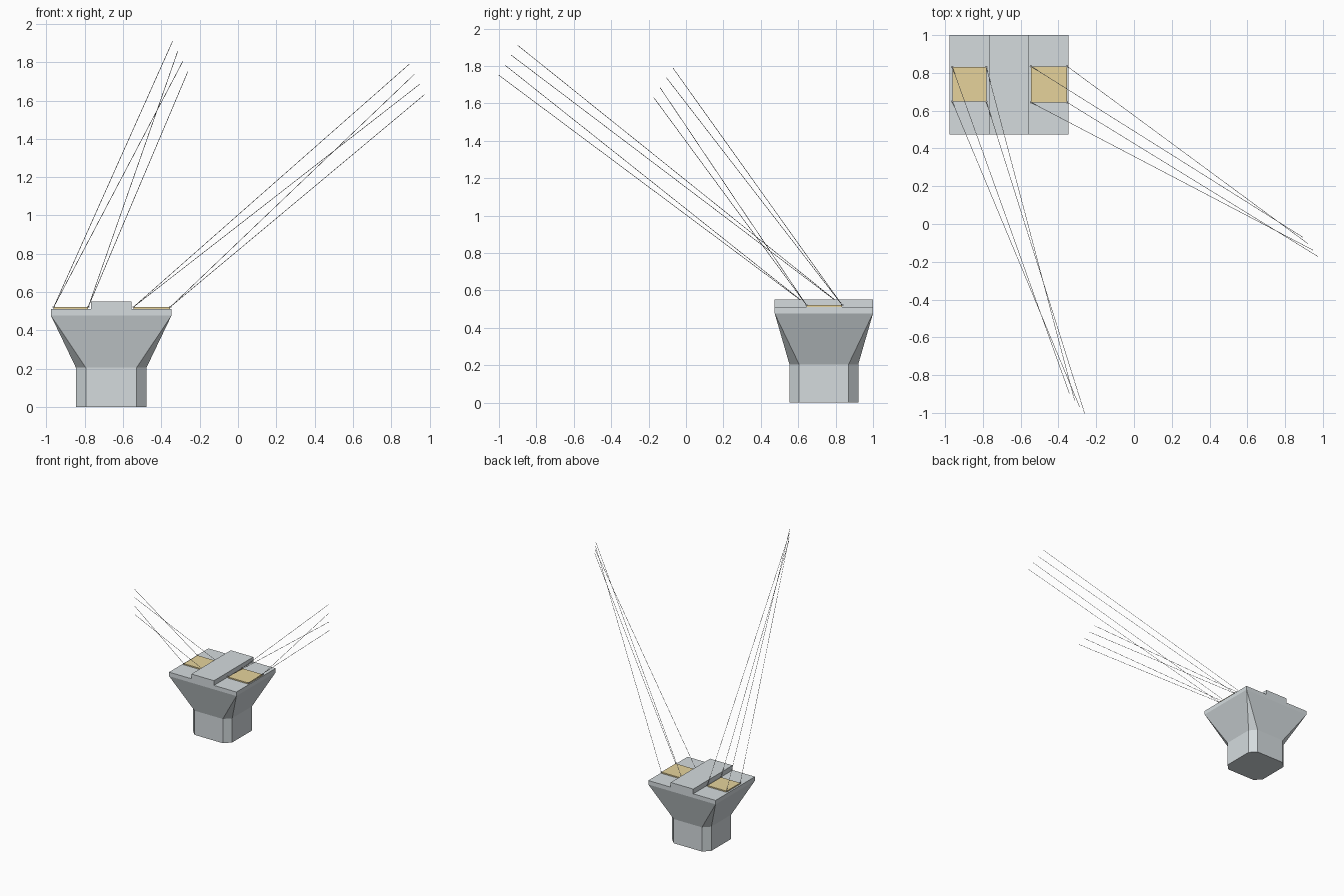
import bpy, bmesh
from mathutils import Vector

if "Cube" in bpy.data.objects:
    bpy.data.objects.remove(bpy.data.objects["Cube"])


def material(name, rgb):
    m = bpy.data.materials.new(name)
    m.diffuse_color = (*rgb, 1)
    m.use_nodes = True
    m.node_tree.nodes["Principled BSDF"].inputs["Base Color"].default_value = m.diffuse_color
    return m


CONCRETE = material("concrete grey", (0.66, 0.71, 0.73))
PAD = material("bearing tan", (0.79, 0.65, 0.33))
STEEL = material("steel grey", (0.42, 0.42, 0.42))
CX, CY = -0.662, 0.737      # pier axis


def finish(name, bm, mat):
    bmesh.ops.recalc_face_normals(bm, faces=bm.faces)
    me = bpy.data.meshes.new(name)
    bm.to_mesh(me)
    bm.free()
    me.materials.append(mat)
    ob = bpy.data.objects.new(name, me)
    bpy.context.collection.objects.link(ob)
    return ob


def box(name, x0, x1, y0, y1, z0, z1, mat):
    bm = bmesh.new()
    bmesh.ops.create_cube(bm, size=1)
    for v in bm.verts:
        v.co = Vector(((x0 + x1) / 2 + v.co.x * (x1 - x0),
                       (y0 + y1) / 2 + v.co.y * (y1 - y0),
                       (z0 + z1) / 2 + v.co.z * (z1 - z0)))
    return finish(name, bm, mat)


def rod(name, a, b, r, mat, sides=6):
    a, b = Vector(a), Vector(b)
    bm = bmesh.new()
    bmesh.ops.create_cone(bm, cap_ends=True, segments=sides,
                          radius1=r, radius2=r, depth=(b - a).length)
    rot = (b - a).to_track_quat('Z', 'Y').to_matrix()
    for v in bm.verts:
        v.co = rot @ v.co + (a + b) / 2
    return finish(name, bm, mat)


# Pier: chamfered column, flared head and rectangular cap in one shell
H, C = 0.184, 0.132          # column half width, half width of its flat faces
HX, HY = 0.315, 0.263        # cap half sizes
Z_COL, Z_FLARE, Z_CAP, Z_BLOCK = 0.205, 0.478, 0.512, 0.552
octagon = [(C, -H), (H, -C), (H, C), (C, H), (-C, H), (-H, C), (-H, -C), (-C, -H)]
corners = [(HX, -HY), (HX, HY), (-HX, HY), (-HX, -HY)]
bm = bmesh.new()


def ring(points, z):
    return [bm.verts.new((CX + x, CY + y, z)) for x, y in points]


base, neck = ring(octagon, 0), ring(octagon, Z_COL)
low, top = ring(corners, Z_FLARE), ring(corners, Z_CAP)
bm.faces.new(base)
bm.faces.new(top)
for i in range(8):
    j = (i + 1) % 8
    bm.faces.new((base[i], base[j], neck[j], neck[i]))
for i in range(4):
    j = (i + 1) % 4
    bm.faces.new((neck[2 * i], neck[2 * i + 1], low[i]))
    bm.faces.new((neck[2 * i + 1], neck[(2 * i + 2) % 8], low[j], low[i]))
    bm.faces.new((low[i], low[j], top[j], top[i]))
finish("pier", bm, CONCRETE)

# Raised block across the middle of the cap
box("centre_block", -0.768, -0.557, CY - HY, CY + HY, Z_CAP, Z_BLOCK, CONCRETE)

# Bearing pads, each with four corner pins and four long slanted wires
Z_PAD = 0.522
pads = [
    ("left", -0.962, -0.782, 0.648, 0.831, (-0.341, -0.90, 1.911)),
    ("right", -0.546, -0.354, 0.644, 0.835, (0.894, -0.07, 1.79)),
]
for side, x0, x1, y0, y1, tip in pads:
    box(side + "_bearing_pad", x0, x1, y0, y1, Z_CAP, Z_PAD, PAD)
    step = Vector((0.0265, -0.034, -0.053))
    for k, (x, y) in enumerate([(x0, y1), (x1, y1), (x0, y0), (x1, y0)]):
        rod(f"{side}_pin_{k}", (x, y, Z_PAD - 0.002), (x, y, Z_PAD + 0.004), 0.006, STEEL, 8)
        rod(f"{side}_wire_{k}", (x, y, Z_PAD), Vector(tip) + step * k, 0.0014, STEEL)
